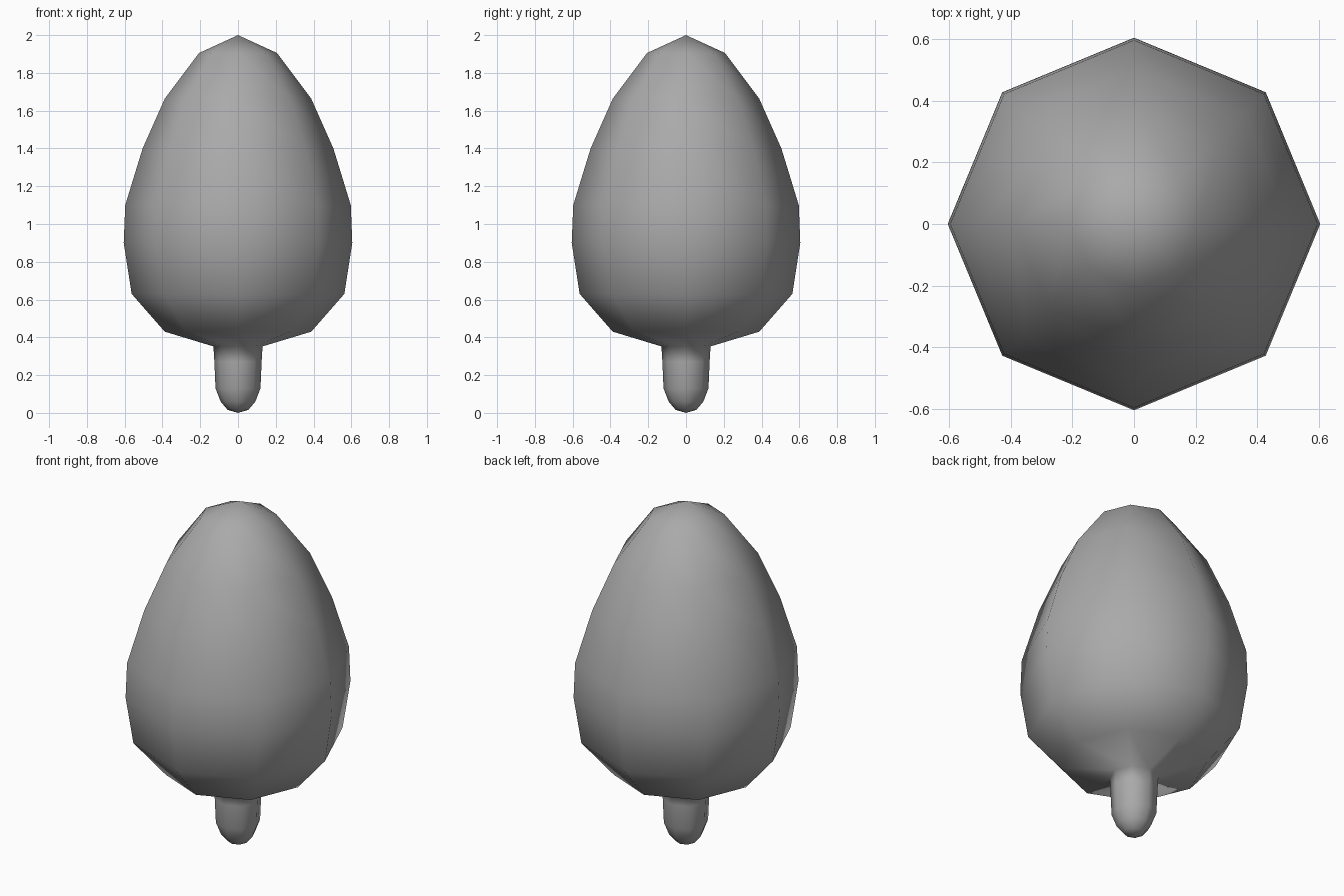
import bpy
import bmesh
import math
from mathutils import Matrix

cube = bpy.data.objects.get("Cube")
if cube:
    bpy.data.objects.remove(cube, do_unlink=True)

SIDES = 8


def make_material(name, rgb):
    mat = bpy.data.materials.new(name)
    mat.use_nodes = True
    mat.diffuse_color = (*rgb, 1)
    mat.node_tree.nodes["Principled BSDF"].inputs["Base Color"].default_value = (*rgb, 1)
    return mat


def lathe(name, profile, mat):
    """Spin a (radius, height) profile, tip to tip, around the z axis."""
    bm = bmesh.new()
    verts = [bm.verts.new((r, 0, z)) for r, z in profile]
    edges = [bm.edges.new(pair) for pair in zip(verts, verts[1:])]
    bmesh.ops.spin(bm, geom=verts + edges, axis=(0, 0, 1), cent=(0, 0, 0),
                   angle=math.tau, steps=SIDES, use_merge=True)
    bmesh.ops.remove_doubles(bm, verts=bm.verts, dist=0.0005)
    bmesh.ops.recalc_face_normals(bm, faces=bm.faces)
    for face in bm.faces:
        face.smooth = True
    mesh = bpy.data.meshes.new(name)
    bm.to_mesh(mesh)
    bm.free()
    mesh.materials.append(mat)
    obj = bpy.data.objects.new(name, mesh)
    bpy.context.collection.objects.link(obj)
    return obj


# Egg-shaped crown flowing into a short round-ended stem
crown = [(0, 2), (0.207, 1.905), (0.387, 1.665), (0.505, 1.4), (0.597, 1.1),
         (0.605, 0.9), (0.563, 0.63), (0.388, 0.43)]
stem = [(0.13, 0.352), (0.125, 0.27), (0.119, 0.13), (0.092, 0.06),
        (0.055, 0.016), (0, 0)]
lathe("tree_crown_and_stem", crown + stem, make_material("grey", (0.4, 0.4, 0.4)))
